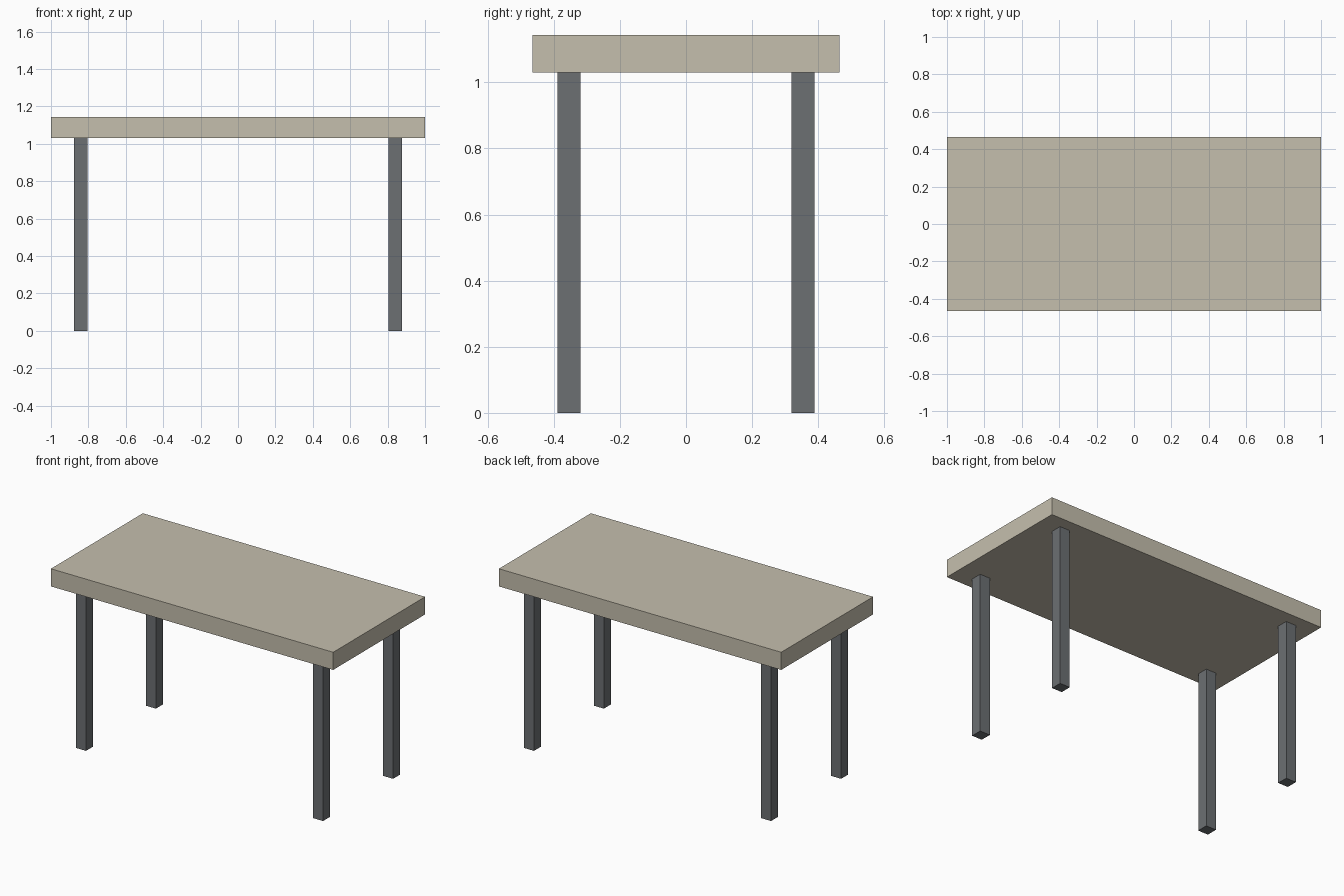
import bpy

if "Cube" in bpy.data.objects:
    bpy.data.objects.remove(bpy.data.objects["Cube"])


def material(name, color):
    mat = bpy.data.materials.new(name)
    mat.diffuse_color = (*color, 1.0)
    mat.use_nodes = True
    mat.node_tree.nodes["Principled BSDF"].inputs["Base Color"].default_value = mat.diffuse_color
    return mat


def box(name, center, size, mat):
    bpy.ops.mesh.primitive_cube_add(size=1, location=center)
    obj = bpy.context.object
    obj.name = name
    obj.scale = size
    bpy.ops.object.transform_apply(location=False, rotation=False, scale=True)
    obj.data.materials.append(mat)
    return obj


TOP_Z, UNDER_Z = 1.143, 1.03
LEG_X, LEG_Y, LEG_W = 0.84, 0.354, 0.071

wood = material("pale_wood", (0.56, 0.52, 0.42))
metal = material("dark_grey", (0.15, 0.16, 0.17))

# Thick slab tabletop
box("tabletop", (0, 0, (TOP_Z + UNDER_Z) / 2),
    (2.0, 0.93, TOP_Z - UNDER_Z), wood)

# Four square legs, inset from the corners
for side, sx in (("left", -1), ("right", 1)):
    for end, sy in (("front", -1), ("back", 1)):
        box(f"{end}_{side}_leg", (sx * LEG_X, sy * LEG_Y, UNDER_Z / 2),
            (LEG_W, LEG_W, UNDER_Z), metal)
